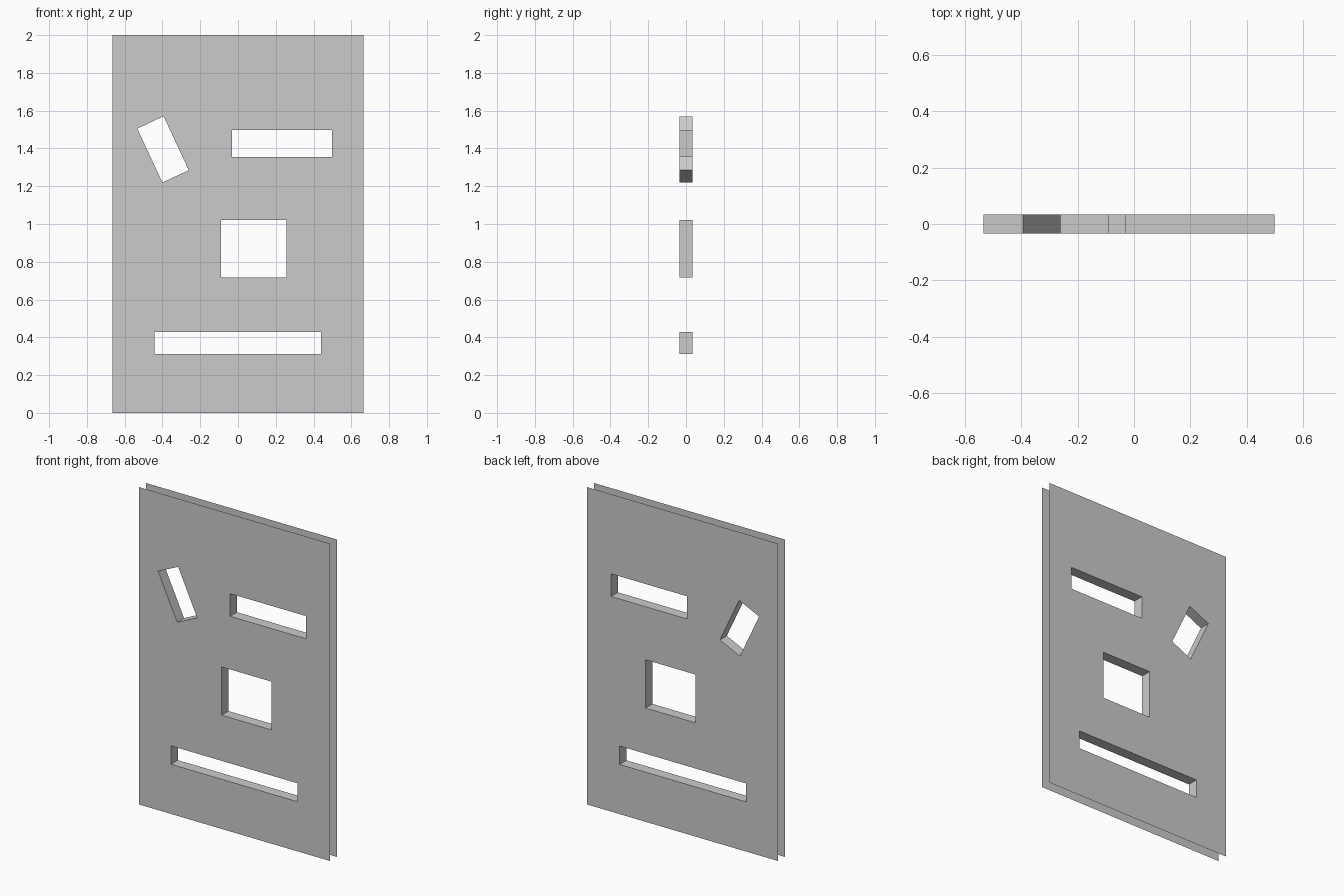
import bpy
import bmesh
from math import radians
from mathutils import Matrix, Vector

if "Cube" in bpy.data.objects:
    bpy.data.objects.remove(bpy.data.objects["Cube"])

HALF_DEPTH = 0.034

grey = bpy.data.materials.new("light_grey")
grey.use_nodes = True
colour = (0.6, 0.6, 0.6, 1)
grey.diffuse_color = colour
grey.node_tree.nodes["Principled BSDF"].inputs["Base Color"].default_value = colour


def rectangle(cx, cz, width, height, angle=0):
    """Corners of a turned rectangle as (x, z), counter-clockwise from the front."""
    turn = Matrix.Rotation(radians(angle), 2)
    signs = ((-1, -1), (1, -1), (1, 1), (-1, 1))
    return [turn @ Vector((sx * width / 2, sz * height / 2)) + Vector((cx, cz))
            for sx, sz in signs]


def finish(name, bm):
    mesh = bpy.data.meshes.new(name)
    bm.to_mesh(mesh)
    bm.free()
    mesh.materials.append(grey)
    bpy.context.collection.objects.link(bpy.data.objects.new(name, mesh))


def ring(bm, corners, y):
    return [bm.verts.new((x, y, z)) for x, z in corners]


def sheet(name, side, outlines):
    """Flat sheet with openings, facing outward."""
    bm = bmesh.new()
    edges = []
    for corners in outlines:
        vs = ring(bm, corners, side * HALF_DEPTH)
        edges += [bm.edges.new((vs[i - 1], vs[i])) for i in range(len(vs))]
    bmesh.ops.triangle_fill(bm, edges=edges, use_beauty=True, normal=(0, side, 0))
    bm.normal_update()
    for face in bm.faces:
        if face.normal.y * side < 0:
            face.normal_flip()
    finish(name, bm)


def lining(name, corners):
    """Walls of one opening, facing its middle."""
    bm = bmesh.new()
    front = ring(bm, corners, -HALF_DEPTH)
    back = ring(bm, corners, HALF_DEPTH)
    for i in range(len(corners)):
        bm.faces.new((front[i - 1], front[i], back[i], back[i - 1]))
    finish(name, bm)


# Openings
openings = {
    "tilted_opening": rectangle(-0.397, 1.395, 0.154, 0.315, 25),
    "upper_slot": rectangle(0.234, 1.427, 0.529, 0.143),
    "middle_opening": rectangle(0.084, 0.869, 0.348, 0.304),
    "lower_slot": rectangle(-0.002, 0.371, 0.882, 0.116),
}
for name, corners in openings.items():
    lining(name + "_lining", corners)

# Front and back sheets, open around the outer rim
outlines = [rectangle(0, 1, 1.33, 2)] + list(openings.values())
sheet("front_sheet", -1, outlines)
sheet("back_sheet", 1, outlines)
